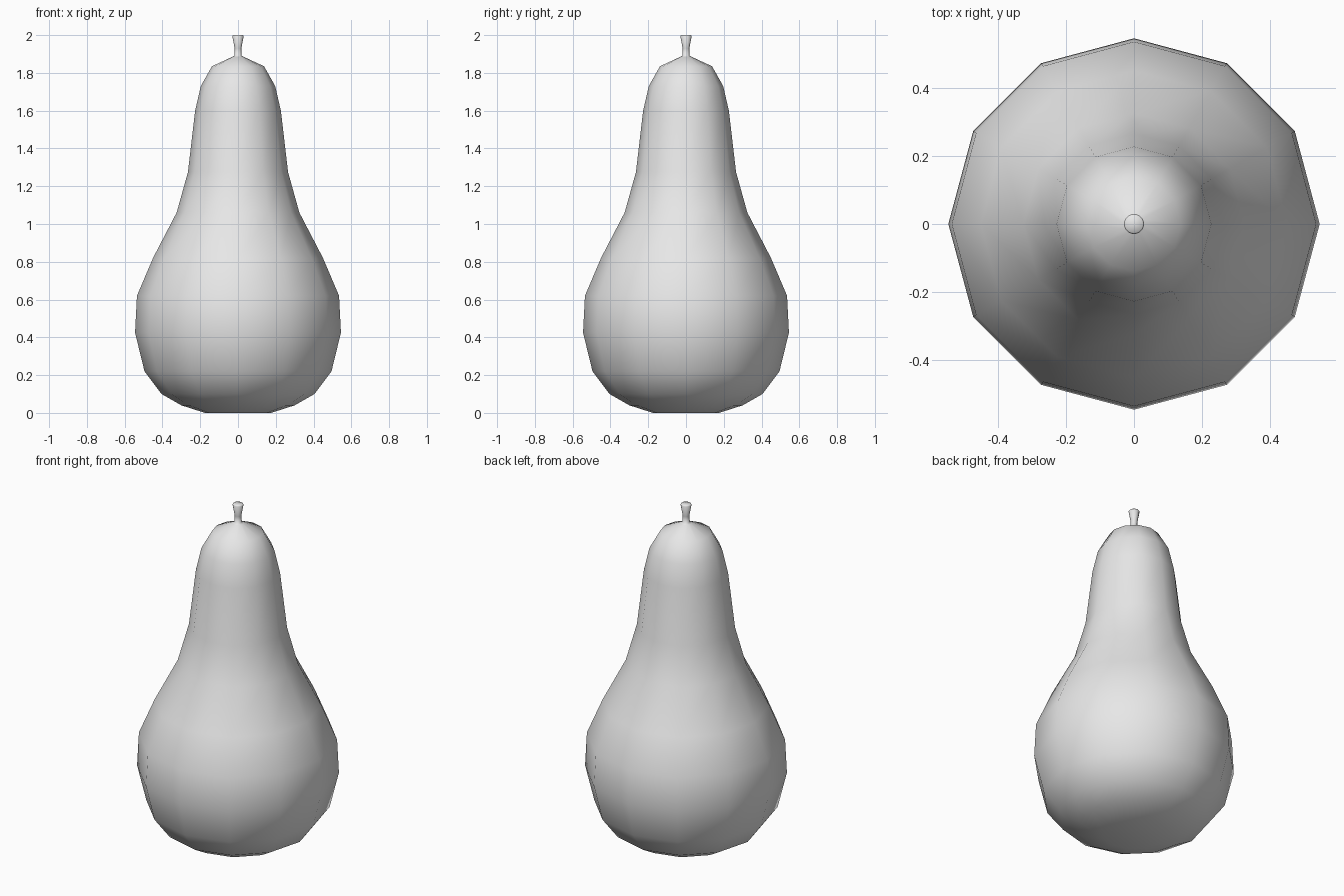
import bpy, bmesh
from math import cos, sin, tau

cube = bpy.data.objects.get("Cube")
if cube:
    bpy.data.objects.remove(cube, do_unlink=True)

SIDES = 12

# Plain grey skin
grey = bpy.data.materials.new("light grey")
grey.use_nodes = True
colour = (0.8, 0.8, 0.8, 1)
grey.diffuse_color = colour
grey.node_tree.nodes["Principled BSDF"].inputs["Base Color"].default_value = colour


def lathe(name, profile):
    """Turn a (radius, height) profile around z, closed at both ends."""
    bm = bmesh.new()
    rings = [[bm.verts.new((r * cos(tau * i / SIDES), r * sin(tau * i / SIDES), z))
              for i in range(SIDES)] for r, z in profile]
    for low, high in zip(rings, rings[1:]):
        for i in range(SIDES):
            j = (i + 1) % SIDES
            bm.faces.new((low[i], low[j], high[j], high[i]))
    bm.faces.new(rings[0][::-1])
    bm.faces.new(rings[-1])
    for face in bm.faces:
        face.smooth = True
    mesh = bpy.data.meshes.new(name)
    bm.to_mesh(mesh)
    bm.free()
    mesh.materials.append(grey)
    obj = bpy.data.objects.new(name, mesh)
    bpy.context.collection.objects.link(obj)
    return obj


# Body from the flat base to the shoulder, running on into the flared stem
body = [(0.175, 0), (0.30, 0.04), (0.405, 0.10), (0.495, 0.22), (0.545, 0.425),
        (0.535, 0.62), (0.45, 0.82), (0.325, 1.06), (0.265, 1.275), (0.227, 1.60),
        (0.197, 1.73), (0.138, 1.835), (0.03, 1.885)]
stem = [(0.018, 1.89), (0.018, 1.93), (0.03, 1.995), (0.026, 2.0)]
lathe("pear_with_stem", body + stem)
